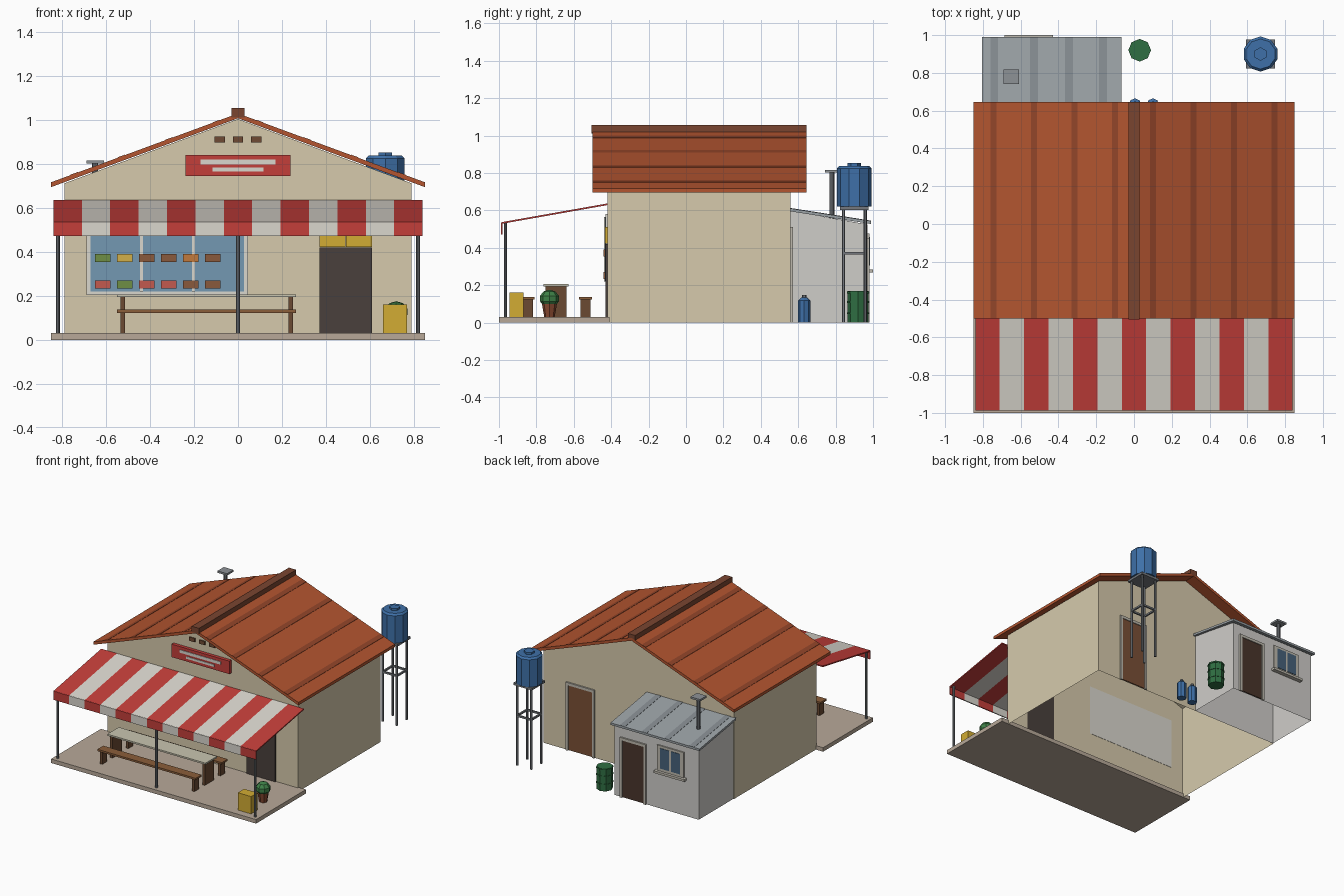
import bpy, bmesh, math
from mathutils import Vector, Matrix

if "Cube" in bpy.data.objects:
    bpy.data.objects.remove(bpy.data.objects["Cube"])

MATS = {}

def mat(hexcol):
    if hexcol not in MATS:
        m = bpy.data.materials.new("paint_" + hexcol)
        c = [int(hexcol[i:i + 2], 16) / 255 for i in (0, 2, 4)]
        m.diffuse_color = [((v + .055) / 1.055) ** 2.4 if v > .04 else v / 12.92 for v in c] + [1]
        m.use_nodes = True
        m.node_tree.nodes["Principled BSDF"].inputs["Base Color"].default_value = m.diffuse_color
        MATS[hexcol] = m
    return MATS[hexcol]

def finish(name, bm, col):
    bmesh.ops.recalc_face_normals(bm, faces=bm.faces)
    me = bpy.data.meshes.new(name)
    bm.to_mesh(me)
    bm.free()
    me.materials.append(mat(col))
    ob = bpy.data.objects.new(name, me)
    bpy.context.collection.objects.link(ob)
    return ob

def prism(name, pts, axis, a, b, col, open_bottom=False):
    """Extrude a profile: axis 'y' takes (x, z) points, axis 'x' takes (y, z)."""
    bm = bmesh.new()
    put = (lambda p, t: (p[0], t, p[1])) if axis == 'y' else (lambda p, t: (t, p[0], p[1]))
    lo = [bm.verts.new(put(p, a)) for p in pts]
    hi = [bm.verts.new(put(p, b)) for p in pts]
    bm.faces.new(lo)
    bm.faces.new(hi)
    for i in range(len(pts)):
        j = (i + 1) % len(pts)
        bm.faces.new((lo[i], lo[j], hi[j], hi[i]))
    bmesh.ops.recalc_face_normals(bm, faces=bm.faces)
    if open_bottom:
        low = [f for f in bm.faces if all(v.co.z < 1e-4 for v in f.verts)]
        bmesh.ops.delete(bm, geom=low, context='FACES')
    return finish(name, bm, col)

def box(name, x0, x1, y0, y1, z0, z1, col):
    return prism(name, [(x0, z0), (x1, z0), (x1, z1), (x0, z1)], 'y', y0, y1, col)

def cyl(name, x, y, z0, z1, r, col, n=8, r2=None):
    bm = bmesh.new()
    bmesh.ops.create_cone(bm, cap_ends=True, segments=n, radius1=r, radius2=r if r2 is None else r2,
                          depth=z1 - z0, matrix=Matrix.Translation((x, y, (z0 + z1) / 2)))
    return finish(name, bm, col)

TAN, RUST, RUST_D, BROWN, RED, WHITE = "D6CAAC", "B35530", "934529", "6E4A33", "C43E3A", "DAD7CE"
GREY, STEEL, BLUE, GREEN, YELLOW, DARK = "CFCDC9", "75797E", "3E70A8", "2F6E42", "D2AC33", "4A352B"

# main building with gable, open underneath
prism("main_walls", [(-.79, 0), (.79, 0), (.79, .712), (0, 1.005), (-.79, .712)], 'y', -.42, .56, TAN, True)

# gable roof, sheet bands and ridge cap
prism("main_roof", [(-.85, .717), (0, 1.03), (.85, .717), (.85, .695), (0, 1.008), (-.85, .695)],
      'y', -.50, .645, RUST)
slope = (1.03 - .717) / .85
for s in (-1, 1):
    for i, x in enumerate((.10, .315, .53, .745)):
        a, b = x - .016, x + .016
        za, zb = 1.03 - slope * a, 1.03 - slope * b
        prism(f"roof_band_{'left' if s < 0 else 'right'}_{i}",
              [(s * a, za - .004), (s * b, zb - .004), (s * b, zb + .002), (s * a, za + .002)],
              'y', -.499, .644, RUST_D)
box("ridge_cap", -.03, .03, -.505, .645, 1.012, 1.055, "7A4530")

# porch slab, posts, striped awning with valance
box("porch_slab", -.85, .85, -1, -.41, 0, .03, "B8A999")
for x in (-.82, 0, .82):
    cyl("awning_post", x, -.965, .03, .535, .009, STEEL)
w = 1.68 / 13
for i in range(13):
    x0, col = -.84 + i * w, (RED, WHITE)[i % 2]
    prism(f"awning_stripe_{i}", [(-.42, .637), (-.985, .537), (-.985, .528), (-.42, .628)], 'x', x0, x0 + w, col)
    box(f"valance_stripe_{i}", x0, x0 + w, -.988, -.98, .472, .536, col)

# sign panel with plain bars, gable vents
box("sign_panel", -.24, .24, -.445, -.42, .745, .842, RED)
box("sign_bar_upper", -.17, .17, -.449, -.444, .798, .82, WHITE)
box("sign_bar_lower", -.115, .115, -.449, -.444, .767, .784, WHITE)
for x in (-.083, 0, .083):
    box("gable_vent", x - .023, x + .023, -.428, -.418, .897, .925, BROWN)

# shop window with goods on display
box("shop_window_frame", -.69, .045, -.43, -.418, .205, .58, WHITE)
box("shop_window_glass", -.672, .027, -.434, -.428, .22, .565, "7398B2")
for x in (-.44, -.203):
    box("shop_window_mullion", x - .007, x + .007, -.438, -.43, .22, .565, WHITE)
rows = {.372: ("6F8F45", "D2B04A", "8A5A3C", "8A5A3C", "C27A3C", "8A5A3C"),
        .252: ("C45A4E", "6F8F45", "C45A4E", "C45A4E", "8A5A3C", "8A5A3C")}
for z, cols in rows.items():
    for i, c in enumerate(cols):
        x = -.615 + i * .1
        box("display_goods", x - .035, x + .035, -.441, -.432, z - .019, z + .019, c)

# front entrance with transom
box("front_door", .37, .61, -.43, -.418, .03, .42, "4A403C")
for x in (.371, .492):
    box("door_transom", x, x + .117, -.432, -.418, .422, .51, YELLOW)

# table and two benches
def trestle(name, y, half, leg_half, top, thick, col):
    box(name + "_top", -.55, .265, y - half, y + half, top - thick, top, col)
    for x in (-.535, .23):
        box(name + "_leg", x, x + .02, y - leg_half, y + leg_half, .03, top - thick, "6B4A32")
trestle("table", -.695, .068, .055, .206, .012, "C9C5B0")
trestle("front_bench", -.845, .035, .027, .137, .014, "8B5E3A")
trestle("back_bench", -.537, .035, .027, .137, .014, "8B5E3A")

# yellow crate and potted plant
box("yellow_crate", .66, .77, -.945, -.87, .03, .16, YELLOW)
cyl("plant_pot", .72, -.73, .03, .1, .028, "8A4B32", 8, .04)
bm = bmesh.new()
bmesh.ops.create_uvsphere(bm, u_segments=8, v_segments=5, radius=.053,
                          matrix=Matrix.Translation((.72, -.73, .128)) @ Matrix.Diagonal((1, 1, .9, 1)))
finish("plant_foliage", bm, "3F8248")

# rear annex with lean-to roof
prism("annex_walls", [(.56, 0), (.97, 0), (.97, .525), (.56, .597)], 'x', -.785, -.085, GREY, True)
prism("annex_roof", [(.555, .611), (.99, .543), (.99, .527), (.555, .595)], 'x', -.805, -.067, "9AA1A5")
for x in (-.74, -.53, -.345, -.165):
    prism("annex_roof_band", [(.556, .609), (.989, .541), (.989, .545), (.556, .613)], 'x',
          x - .021, x + .021, "858C91")

# flue pipe with cap
cyl("flue_pipe", -.65, .78, .55, .805, .014, STEEL)
box("flue_cap", -.69, -.61, .742, .818, .803, .817, "8D9296")

# rear doors: (name, centre x, wall y, half width, height, colour)
for name, x, y, h, z, c in (("house_back_door", .48, .56, .1, .49, "7A5036"),
                            ("annex_door", -.245, .97, .09, .43, DARK)):
    box(name, x - h, x + h, y - .002, y + .006, .005, z, c)
    box(name + "_lintel", x - h - .018, x + h + .018, y - .002, y + .012, z, z + .02, "BDB9AE")
    for s in (-1, 1):
        xc = x + s * (h + .009)
        box(name + "_jamb", xc - .009, xc + .009, y - .002, y + .012, 0, z, "BDB9AE")

# annex window
box("annex_window_frame", -.665, -.445, .968, .98, .285, .475, "BDB9AE")
for x in (-.6, -.51):
    box("annex_window_pane", x - .037, x + .037, .975, .983, .305, .457, "46617A")
box("annex_window_sill", -.685, -.43, .968, 1.0, .268, .285, "BDB9AE")

# water tank on a braced stand
tx, ty = .67, .9
cyl("tank_body", tx, ty, .62, .825, .093, BLUE, 10)
cyl("tank_shoulder", tx, ty, .825, .838, .093, BLUE, 10, .08)
cyl("tank_lid", tx, ty, .838, .852, .036, BLUE, 6)
box("tank_platform", tx - .077, tx + .077, ty - .077, ty + .077, .603, .62, STEEL)
d = .058
for s in (-1, 1):
    for t in (-1, 1):
        cyl("tank_stand_leg", tx + s * d, ty + t * d, 0, .605, .009, STEEL, 6)
    box("tank_stand_brace_side", tx + s * d - .006, tx + s * d + .006, ty - d, ty + d, .365, .378, STEEL)
    box("tank_stand_brace_cross", tx - d, tx + d, ty + s * d - .006, ty + s * d + .006, .365, .378, STEEL)

# green barrel with hoops
cyl("barrel", .03, .92, 0, .168, .056, GREEN)
for z in (.05, .11, .16):
    cyl("barrel_hoop", .03, .92, z - .005, z + .005, .06, GREEN)

# gas bottles beside the annex
for x in (.005, .1):
    cyl("gas_bottle", x, .632, 0, .118, .033, BLUE)
    cyl("gas_bottle_shoulder", x, .632, .118, .133, .033, BLUE, 8, .016)
    cyl("gas_bottle_valve", x, .632, .133, .147, .012, STEEL, 6)
